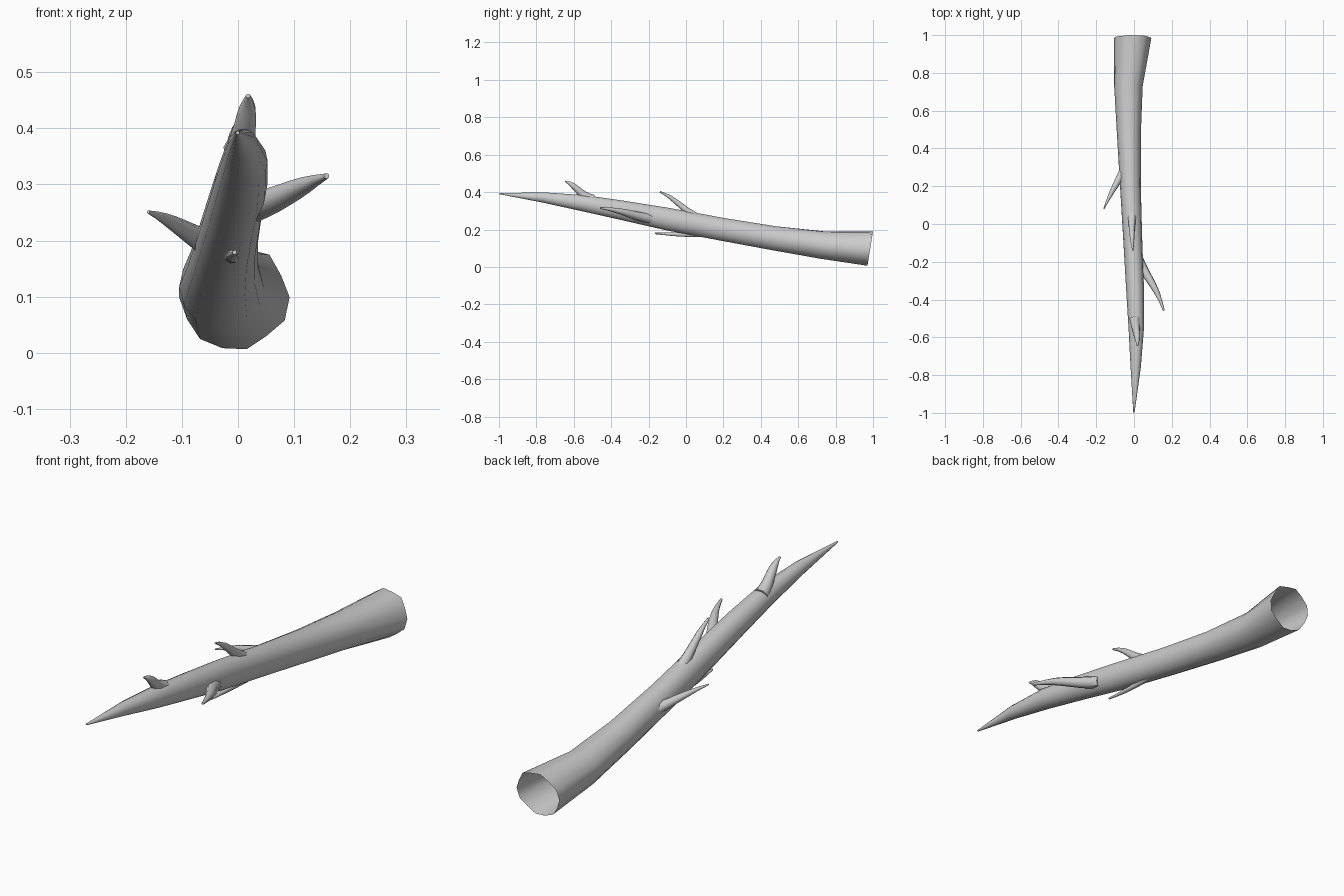
import bpy, bmesh, math
from mathutils import Vector

if "Cube" in bpy.data.objects:
    bpy.data.objects.remove(bpy.data.objects["Cube"])


def finish(name, rings, cap_start=False, cap_end=True):
    """Skin a list of equal-sized vertex rings into one smooth tube."""
    bm = bmesh.new()
    loops = [[bm.verts.new(p) for p in ring] for ring in rings]
    n = len(loops[0])
    for a, b in zip(loops, loops[1:]):
        for i in range(n):
            j = (i + 1) % n
            bm.faces.new((a[i], a[j], b[j], b[i]))
    if cap_start:
        bm.faces.new(loops[0])
    if cap_end:
        bm.faces.new(loops[-1][::-1])
    bmesh.ops.recalc_face_normals(bm, faces=bm.faces[:])
    me = bpy.data.meshes.new(name)
    bm.to_mesh(me)
    bm.free()
    ob = bpy.data.objects.new(name, me)
    bpy.context.collection.objects.link(ob)
    bpy.ops.object.select_all(action='DESELECT')
    ob.select_set(True)
    bpy.context.view_layer.objects.active = ob
    bpy.ops.object.shade_smooth_by_angle(angle=math.radians(45))
    return ob


# Main limb: y, x min, x max, z min, z max at each station
stations = [
    (0.985, -0.105, 0.092, 0.004, 0.194),
    (0.73, -0.105, 0.046, 0.042, 0.192),
    (0.47, -0.090, 0.036, 0.088, 0.219),
    (0.20, -0.074, 0.036, 0.138, 0.262),
    (-0.10, -0.056, 0.044, 0.195, 0.317),
    (-0.34, -0.042, 0.053, 0.250, 0.355),
    (-0.55, -0.029, 0.053, 0.297, 0.385),
    (-0.76, -0.018, 0.036, 0.343, 0.399),
    (-0.998, -0.004, 0.003, 0.389, 0.395),
]
SIDES = 14
wobble = [1, .94, 1.02, .93, .99, .93, 1, 1, .95, 1, .98, 1, .93, 1.01]
rings = []
for k, (y, x0, x1, z0, z1) in enumerate(stations):
    ring = []
    for i in range(SIDES):
        a = math.tau * i / SIDES
        w = 1 + (wobble[i] - 1) * max(0, 1 - 0.6 * k)
        dz = (z1 - z0) / 2 * math.sin(a) * w
        ring.append(((x0 + x1) / 2 + (x1 - x0) / 2 * math.cos(a) * w,
                     y + 0.16 * dz, (z0 + z1) / 2 + dz))
    rings.append(ring)
finish("main_limb", rings)


# Side twigs: curved tapering tubes rooted inside the limb
def twig(name, path, radii, sides=8, steps=7):
    p0, p1, p2, p3 = [Vector(p) for p in path]
    rings = []
    for s in range(steps + 1):
        t = s / steps
        u = 1 - t
        c = p0 * u**3 + p1 * 3 * u * u * t + p2 * 3 * u * t * t + p3 * t**3
        d = ((p1 - p0) * u * u + (p2 - p1) * 2 * u * t + (p3 - p2) * t * t).normalized()
        side = d.cross(Vector((0.3, 0, 1))).normalized()
        up = side.cross(d)
        f = t * (len(radii) - 1)
        k = min(int(f), len(radii) - 2)
        r = radii[k] + (radii[k + 1] - radii[k]) * (f - k)
        rings.append([c + r * (side * math.cos(math.tau * i / sides)
                               + up * math.sin(math.tau * i / sides))
                      for i in range(sides)])
    finish(name, rings, cap_start=True)


twig("top_twig_outer",
     [(0.003, -0.50, 0.358), (0.010, -0.57, 0.385), (0.020, -0.59, 0.44), (0.018, -0.646, 0.458)],
     [0.030, 0.021, 0.017, 0.004])
twig("top_twig_inner",
     [(-0.010, 0.06, 0.262), (-0.012, -0.02, 0.31), (-0.012, -0.06, 0.37), (-0.006, -0.14, 0.402)],
     [0.025, 0.018, 0.013, 0.004])
twig("right_twig",
     [(0.025, -0.19, 0.258), (0.07, -0.29, 0.272), (0.115, -0.32, 0.30), (0.158, -0.458, 0.315)],
     [0.027, 0.023, 0.017, 0.005])
twig("left_twig",
     [(-0.050, 0.29, 0.192), (-0.095, 0.21, 0.216), (-0.120, 0.17, 0.238), (-0.160, 0.08, 0.251)],
     [0.024, 0.018, 0.012, 0.003])
twig("lower_twig",
     [(-0.008, 0.14, 0.175), (-0.012, 0.03, 0.167), (-0.014, -0.06, 0.174), (-0.006, -0.165, 0.179)],
     [0.016, 0.012, 0.010, 0.004])
